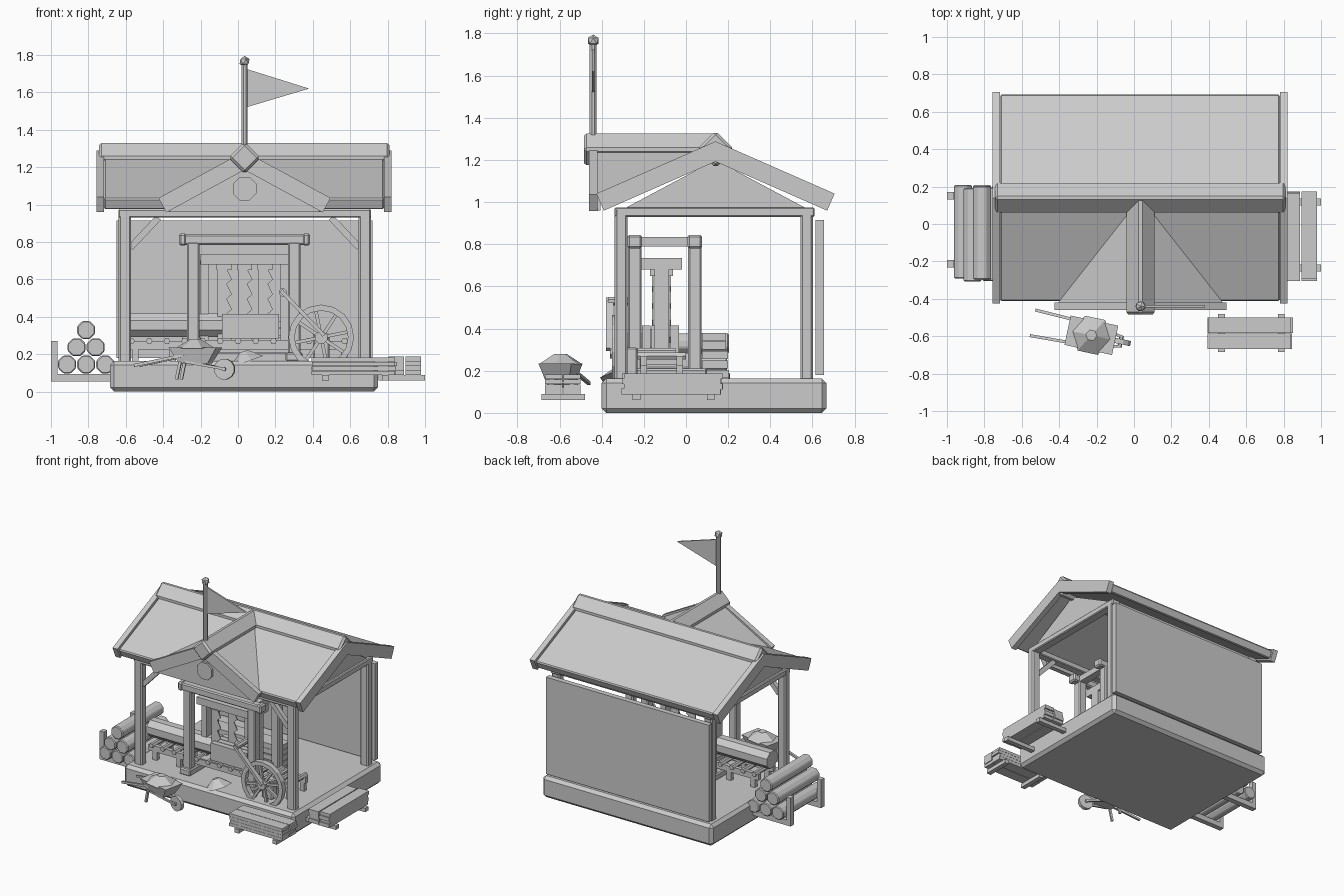
import bpy, bmesh, math, random
from mathutils import Vector, Matrix

cube = bpy.data.objects.get("Cube")
if cube:
    bpy.data.objects.remove(cube, do_unlink=True)
random.seed(4)

GREY = (0.6, 0.6, 0.6, 1)
mat = bpy.data.materials.new("plain grey")
mat.use_nodes = True
mat.diffuse_color = GREY
mat.node_tree.nodes["Principled BSDF"].inputs["Base Color"].default_value = GREY


def finish(name, bm, bevel=0):
    bmesh.ops.recalc_face_normals(bm, faces=bm.faces)
    me = bpy.data.meshes.new(name)
    bm.to_mesh(me)
    bm.free()
    me.materials.append(mat)
    ob = bpy.data.objects.new(name, me)
    bpy.context.collection.objects.link(ob)
    if bevel:
        mod = ob.modifiers.new("bevel", 'BEVEL')
        mod.width, mod.segments = bevel, 1
    return ob


def box(name, x, y, z, bevel=0):
    """Box from (low, high) ranges."""
    bm = bmesh.new()
    bmesh.ops.create_cube(bm, size=1)
    for v in bm.verts:
        v.co = [r[0] + (c + 0.5) * (r[1] - r[0]) for r, c in zip((x, y, z), v.co)]
    return finish(name, bm, bevel)


def along(a, b):
    a, b = Vector(a), Vector(b)
    return Matrix.Translation((a + b) / 2) @ (b - a).to_track_quat('Z', 'Y').to_matrix().to_4x4(), (b - a).length


def bar(name, a, b, w, h, bevel=0, roll=0):
    """Rectangular bar between two points."""
    m, length = along(a, b)
    bm = bmesh.new()
    bmesh.ops.create_cube(bm, size=1, matrix=m @ Matrix.Rotation(roll, 4, 'Z') @ Matrix.Diagonal((w, h, length, 1)))
    return finish(name, bm, bevel)


def rod(name, a, b, r, sides=8, r2=None, bevel=0):
    """Round bar between two points."""
    m, length = along(a, b)
    bm = bmesh.new()
    bmesh.ops.create_cone(bm, cap_ends=True, segments=sides, radius1=r, radius2=r if r2 is None else r2,
                          depth=length, matrix=m @ Matrix.Rotation(math.pi / sides, 4, 'Z'))
    return finish(name, bm, bevel)


def prism(name, pts, axis, lo, hi, bevel=0):
    """Outline extruded along x (points are y, z) or y (points are x, z)."""
    bm = bmesh.new()
    put = (lambda p, d: (d, p[0], p[1])) if axis == 'x' else (lambda p, d: (p[0], d, p[1]))
    f = bm.faces.new([bm.verts.new(put(p, lo)) for p in pts])
    new = bmesh.ops.extrude_face_region(bm, geom=[f])["geom"]
    step = Vector(put((0, 0), hi - lo))
    bmesh.ops.translate(bm, vec=step, verts=[g for g in new if isinstance(g, bmesh.types.BMVert)])
    return finish(name, bm, bevel)


def chevron(mid, half, top, drop, thick):
    """Inverted V outline with square-cut ends."""
    nx, nz = thick * drop / math.hypot(half, drop), thick * half / math.hypot(half, drop)
    inner = thick * math.hypot(half, drop) / half
    return [(mid - half, top - drop), (mid, top), (mid + half, top - drop),
            (mid + half - nx, top - drop - nz), (mid, top - inner), (mid - half + nx, top - drop - nz)]


CX, RY = 0.035, 0.14  # centre line of the building, ridge position

# Base, posts, wall and top beams
box("base", (-0.684, 0.748), (-0.4, 0.667), (0, 0.163), 0.022)
box("back_wall", (-0.65, 0.72), (0.615, 0.655), (0.18, 0.915))
for x in (-0.605, 0.678):
    for y in (-0.308, 0.572):
        box("post", (x - 0.034, x + 0.034), (y - 0.03, y + 0.03), (0.15, 0.97), 0.01)
    box("side_beam", (x - 0.034, x + 0.034), (-0.33, 0.61), (0.93, 0.975), 0.006)
    s = 1 if x < 0 else -1
    bar("corner_brace", (x + s * 0.03, -0.308, 0.77), (x + s * 0.18, -0.308, 0.93), 0.035, 0.035)
    prism("side_gable_panel", [(-0.31, 0.96), (RY, 1.2), (0.59, 0.96)], 'x', x - 0.015, x + 0.015)
for y in (-0.308, 0.572):
    box("long_beam", (-0.64, 0.71), (y - 0.03, y + 0.03), (0.93, 0.975), 0.006)

# Main roof with barge boards and square ridge cap
prism("roof", chevron(RY, 0.555, 1.275, 0.243, 0.065), 'x', -0.716, 0.78, 0.008)
for x in (-0.757, 0.78):
    prism("barge_board", chevron(RY, 0.565, 1.288, 0.248, 0.088), 'x', x, x + 0.041)
bar("ridge_cap", (-0.743, RY, 1.25), (0.81, RY, 1.25), 0.125, 0.125, 0.014, math.pi / 4)

# Front gable running back into the main roof
bm = bmesh.new()
g = [bm.verts.new(p) for p in ((CX, -0.42, 1.275), (CX, RY, 1.275), (CX - 0.44, -0.42, 1.03), (CX + 0.44, -0.42, 1.03))]
for i, j, k in ((0, 1, 2), (0, 3, 1), (0, 2, 3), (1, 3, 2)):
    bm.faces.new((g[i], g[j], g[k]))
finish("gable_roof", bm)
prism("gable_panel", [(CX - 0.41, 0.96), (CX, 1.22), (CX + 0.41, 0.96)], 'y', -0.44, -0.405)
prism("gable_barge_board", chevron(CX, 0.46, 1.285, 0.25, 0.088), 'y', -0.46, -0.42)
bar("gable_ridge_cap", (CX, -0.485, 1.25), (CX, RY, 1.25), 0.12, 0.12, 0.014, math.pi / 4)
rod("gable_medallion", (CX, -0.455, 1.085), (CX, -0.43, 1.085), 0.068)

# Flag
rod("flag_pole", (CX, -0.44, 1.3), (CX, -0.44, 1.76), 0.018)
bm = bmesh.new()
bmesh.ops.create_icosphere(bm, subdivisions=1, radius=0.03, matrix=Matrix.Translation((CX, -0.44, 1.765)))
finish("pole_ball", bm)
prism("flag", [(0.045, 1.725), (0.045, 1.52), (0.38, 1.62)], 'y', -0.446, -0.434)

# Saw frame
for y in (-0.243, 0.042):
    for x in (-0.24, 0.3):
        box("saw_column", (x - 0.033, x + 0.033), (y - 0.032, y + 0.032), (0.16, 0.8), 0.008)
    box("saw_top_beam", (-0.29, 0.36), (y - 0.03, y + 0.03), (0.785, 0.84), 0.008)
    for x in (-0.295, 0.365):
        box("beam_cap", (x - 0.02, x + 0.02), (y - 0.035, y + 0.035), (0.78, 0.845), 0.01)
for x in (-0.24, 0.3):
    box("saw_cross_beam", (x - 0.03, x + 0.03), (-0.22, 0.02), (0.79, 0.835))
    box("saw_sill", (x - 0.045, x + 0.045), (-0.3, 0.1), (0.16, 0.21), 0.008)

# Moving sash with toothed blades
box("sash_top", (-0.2, 0.27), (-0.21, -0.02), (0.68, 0.735))
box("sash_bottom", (-0.2, 0.27), (-0.21, -0.02), (0.23, 0.275))
for x in (-0.18, 0.25):
    box("sash_side", (x - 0.022, x + 0.022), (-0.15, -0.08), (0.25, 0.7))
for i in range(3):
    x, y = -0.075 + i * 0.11, -0.158 + i * 0.042
    teeth = [(x - 0.035, 0.69), (x - 0.035, 0.25), (x + 0.02, 0.25)]
    for k in range(5):
        z = 0.27 + k * 0.08
        teeth += [(x + 0.042, z + 0.01), (x + 0.015, z + 0.065)]
    prism("saw_blade", teeth + [(x + 0.02, 0.69)], 'y', y - 0.004, y + 0.004)
    box("blade_clamp", (x - 0.04, x + 0.04), (y - 0.012, y + 0.012), (0.65, 0.69))

# Log on its feeding bench, sawn into slices at one end
rod("feed_log", (-0.64, -0.12, 0.355), (-0.08, -0.12, 0.355), 0.068, 8)
for i in range(4):
    y = -0.208 + i * 0.045
    box("sawn_slice", (-0.085, 0.22), (y, y + 0.04), (0.285, 0.415))
for y in (-0.2, -0.03):
    box("bench_rail", (-0.6, 0.6), (y - 0.015, y + 0.015), (0.225, 0.27))
    for x in (-0.55, -0.35, 0.45, 0.57):
        box("bench_leg", (x - 0.018, x + 0.018), (y - 0.015, y + 0.015), (0.16, 0.23))
for i in range(13):
    x = -0.57 + i * 0.095
    rod("bench_roller", (x, -0.23, 0.27), (x, 0.0, 0.27), 0.018, 6)
for z, y in ((0.165, 0.205), (0.21, 0.2), (0.255, 0.2), (0.3, 0.19), (0.34, 0.19)):
    box("inner_plank", (-0.3, 0.3), (0.075, y), (z, z + 0.038))

# Flywheel and crank arm
WX, WZ = 0.445, 0.29
bm = bmesh.new()
rings = []
for y in (-0.35, -0.31):
    for r in (0.175, 0.143):
        rings.append([bm.verts.new((WX + r * math.cos(t * math.pi / 8), y, WZ + r * math.sin(t * math.pi / 8))) for t in range(16)])
for a, b in ((0, 1), (1, 3), (3, 2), (2, 0)):
    for t in range(16):
        u = (t + 1) % 16
        bm.faces.new((rings[a][t], rings[a][u], rings[b][u], rings[b][t]))
finish("flywheel_rim", bm)
for k in range(8):
    t = k * math.pi / 4 + 0.2
    bar("spoke", (WX, -0.33, WZ), (WX + 0.15 * math.cos(t), -0.33, WZ + 0.15 * math.sin(t)), 0.018, 0.018)
rod("hub", (WX, -0.36, WZ), (WX, -0.3, WZ), 0.035)
rod("axle", (WX, -0.31, WZ), (WX, -0.05, WZ), 0.018)
bar("crank_arm", (0.23, -0.362, 0.54), (0.46, -0.362, 0.3), 0.035, 0.02)
rod("crank_pin", (0.24, -0.37, 0.53), (0.24, -0.22, 0.53), 0.022)
box("axle_block", (0.4, 0.49), (-0.29, -0.23), (0.16, 0.31), 0.008)

# Sawdust heap on the deck
rod("sawdust_heap", (0.05, -0.31, 0.16), (0.03, -0.31, 0.215), 0.1, 7, 0.025)

# Stacks of planks on sleepers
for k in range(4):
    z = 0.088 + k * 0.024
    for y in (-0.582, -0.668):
        d = random.uniform(-0.008, 0.008)
        box("front_plank", (0.4 + d, 0.845 + d), (y, y + 0.082), (z, z + 0.023))
    for x in (0.805, 0.895):
        d = random.uniform(-0.008, 0.008)
        box("side_plank", (x, x + 0.083), (-0.3 + d, 0.168 + d), (z, z + 0.028))
for x in (0.468, 0.787):
    box("front_sleeper", (x - 0.018, x + 0.018), (-0.685, -0.48), (0.06, 0.09))
for y in (-0.235, 0.118):
    box("side_sleeper", (0.75, 1.0), (y - 0.018, y + 0.018), (0.06, 0.09))

# Log pile and its rack
for row in range(3):
    for i in range(3 - row):
        x, d = -0.914 + i * 0.102 + row * 0.051, random.uniform(-0.012, 0.012)
        rod("stacked_log", (x, -0.3 + d, 0.145 + row * 0.092), (x, 0.2 + d, 0.145 + row * 0.092), 0.052, 8, bevel=0.006)
for y in (-0.212, 0.152):
    box("rack_sleeper", (-1.0, -0.67), (y - 0.02, y + 0.02), (0.055, 0.095))
    box("rack_post", (-1.0, -0.965), (y - 0.02, y + 0.02), (0.055, 0.27))

# Wheelbarrow, built straight and then turned
turn = Matrix.Translation((-0.228, -0.595, 0)) @ Matrix.Rotation(math.radians(-12), 4, 'Z')
tray = box("barrow_tray", (-0.13, 0.13), (-0.08, 0.08), (0.15, 0.235))
for v in tray.data.vertices:
    if v.co.z < 0.2:
        v.co.x, v.co.y = v.co.x * 0.6, v.co.y * 0.7
parts = [tray, rod("barrow_load", (0, 0, 0.23), (0, 0, 0.28), 0.11, 6, 0.03),
         rod("barrow_wheel", (0.16, -0.014, 0.12), (0.16, 0.014, 0.12), 0.056, 12),
         rod("barrow_axle", (0.16, -0.03, 0.12), (0.16, 0.03, 0.12), 0.012, 6)]
for s in (-1, 1):
    parts.append(bar("barrow_handle", (-0.32, s * 0.07, 0.14), (-0.05, s * 0.06, 0.195), 0.016, 0.016))
    parts.append(bar("barrow_fork", (-0.05, s * 0.06, 0.16), (0.17, s * 0.025, 0.12), 0.014, 0.014))
    parts.append(bar("barrow_leg", (-0.07, s * 0.06, 0.16), (-0.09, s * 0.06, 0.065), 0.016, 0.016))
for p in parts:
    p.data.transform(turn)
